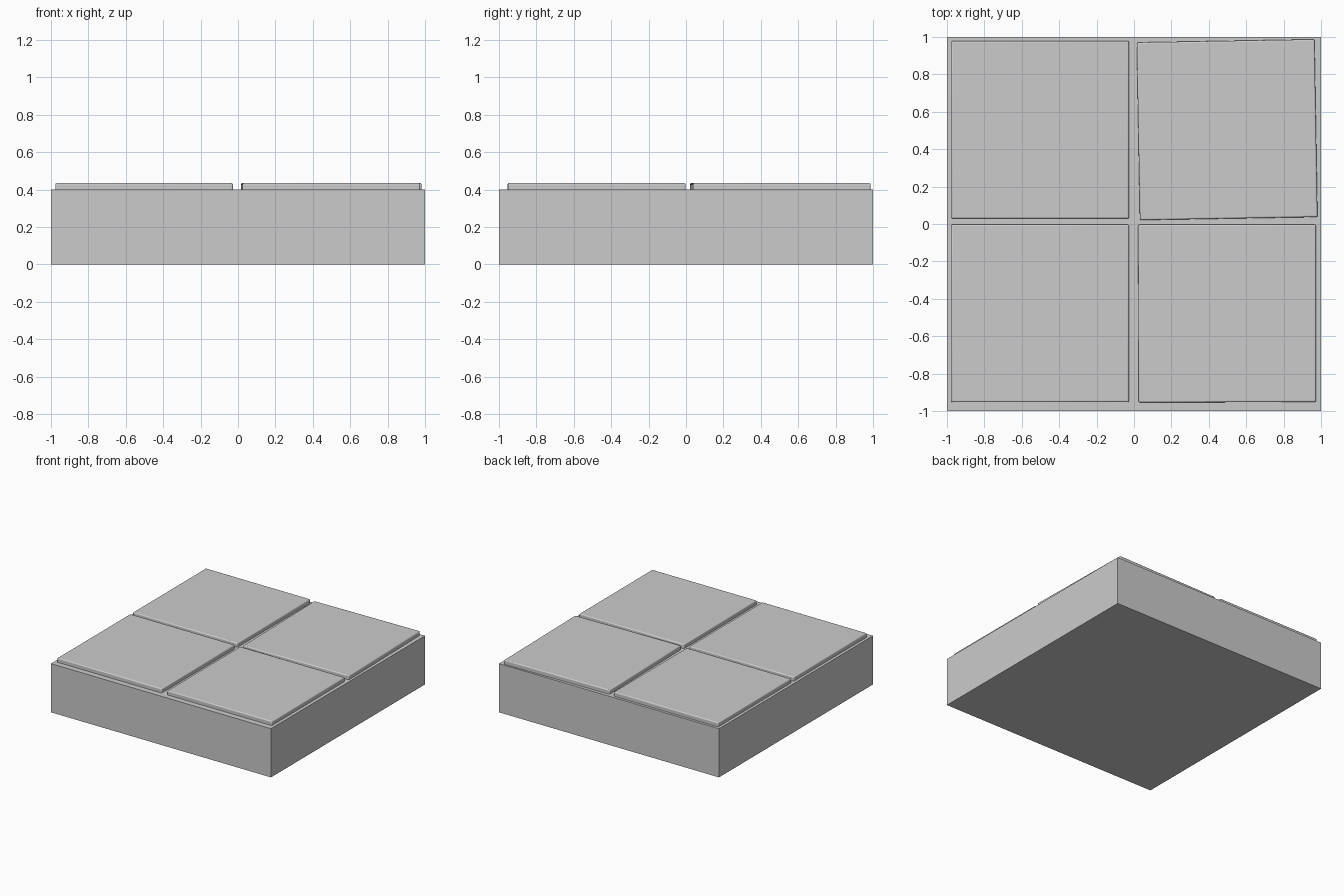
import bpy, math

if "Cube" in bpy.data.objects:
    bpy.data.objects.remove(bpy.data.objects["Cube"])


def block(name, center, size, angle=0.0, bevel=0.0):
    """Box with applied size and an optional rounded edge."""
    bpy.ops.mesh.primitive_cube_add(size=1, location=center)
    ob = bpy.context.object
    ob.name = name
    ob.scale = size
    bpy.ops.object.transform_apply(location=False, rotation=False, scale=True)
    ob.rotation_euler.z = math.radians(angle)
    if bevel:
        mod = ob.modifiers.new("rounded_edges", 'BEVEL')
        mod.width = bevel
        mod.segments = 3
        bpy.ops.object.shade_smooth_by_angle(angle=math.radians(35))
    return ob


# Solid floor slab
block("floor_slab", (0, 0, 0.2), (2, 2, 0.4))

# Four paving tiles, one laid slightly crooked; they sink a little into the slab
tiles = [
    ("tile_back_left", -0.502, 0.504, 0),
    ("tile_back_right", 0.498, 0.504, 1.0),
    ("tile_front_left", -0.502, -0.478, 0),
    ("tile_front_right", 0.498, -0.478, 0.1),
]
for name, x, y, angle in tiles:
    block(name, (x, y, 0.41), (0.95, 0.95, 0.05), angle, bevel=0.008)
